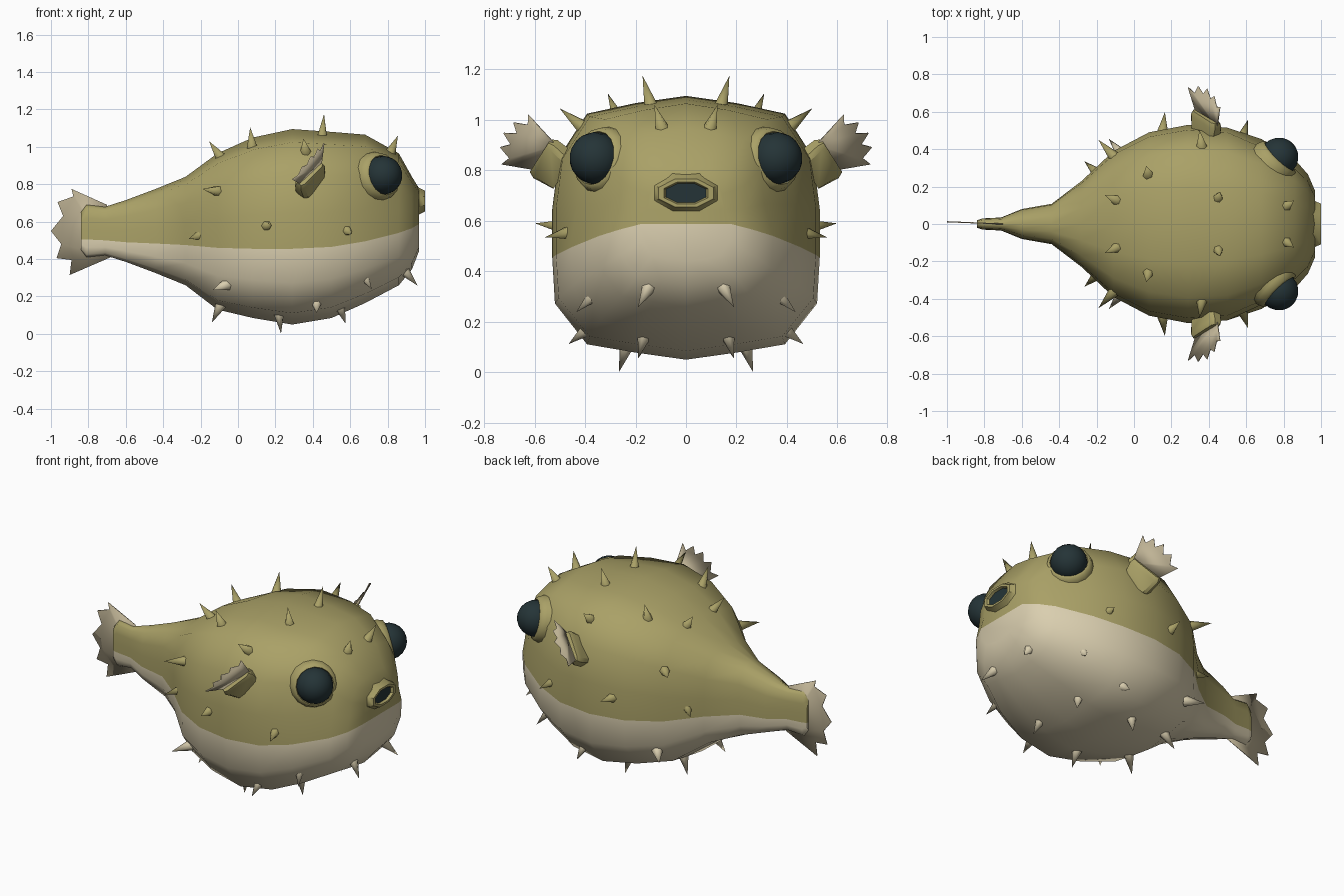
import bpy, bmesh, math
from mathutils import Vector as V

if "Cube" in bpy.data.objects:
    bpy.data.objects.remove(bpy.data.objects["Cube"])


def material(name, rgb):
    m = bpy.data.materials.new(name)
    m.diffuse_color = (*rgb, 1)
    m.use_nodes = True
    m.node_tree.nodes["Principled BSDF"].inputs["Base Color"].default_value = m.diffuse_color
    return m


OLIVE = material("olive_skin", (.40, .355, .135))
CREAM = material("cream_belly", (.70, .62, .43))
FIN = material("tan_fin", (.52, .45, .30))
DARK = material("dark_eye", (.018, .034, .038))


def build(name, verts, faces, mats, indices=None, angle=50):
    bm = bmesh.new()
    vs = [bm.verts.new(v) for v in verts]
    for i, f in enumerate(faces):
        face = bm.faces.new([vs[k] for k in f])
        face.material_index = indices[i] if indices else 0
    bmesh.ops.recalc_face_normals(bm, faces=bm.faces)
    me = bpy.data.meshes.new(name)
    bm.to_mesh(me)
    bm.free()
    for m in mats:
        me.materials.append(m)
    me.shade_smooth()
    me.set_sharp_from_angle(angle=math.radians(angle))
    ob = bpy.data.objects.new(name, me)
    bpy.context.collection.objects.link(ob)
    return ob


def loft(rings):
    """Quads between equal rings; returns vertices, faces."""
    n = len(rings[0])
    verts = [p for r in rings for p in r]
    faces = [(i * n + j, i * n + (j + 1) % n, (i + 1) * n + (j + 1) % n, (i + 1) * n + j)
             for i in range(len(rings) - 1) for j in range(n)]
    return verts, faces


def circle(c, a, b, n, off=0.0):
    return [c + a * math.cos(off + math.tau * k / n) + b * math.sin(off + math.tau * k / n)
            for k in range(n)]


def axes(d):
    a = d.cross(V((0, 0, 1))).normalized()
    return a, a.cross(d).normalized()


# Body sections: x, top, bottom, half width, colour line height, shoulder scale
sections = [
    (-.84, .65, .45, .02, .505, 1), (-.81, .69, .41, .03, .505, 1),
    (-.71, .68, .42, .035, .50, 1), (-.60, .715, .385, .08, .49, 1),
    (-.44, .775, .325, .108, .483, 1), (-.28, .84, .26, .23, .475, 1),
    (-.11, .965, .13, .39, .46, 1), (.08, 1.05, .085, .49, .455, 1),
    (.29, 1.095, .05, .53, .455, 1), (.50, 1.08, .085, .515, .465, 1),
    (.68, 1.065, .165, .455, .495, .95), (.86, .965, .26, .345, .54, .9),
    (.93, .84, .345, .265, .565, .9), (.967, .78, .44, .18, .587, .85)]
UP = [(0, 1), (.38, .955), (.74, .89), (.95, .62), (1, .3), (1, 0)]
LOW = [(.98, .45), (.74, .85), (.38, .93), (0, 1)]
rings = []
for x, top, bot, w, zc, k in sections:
    half = [(w * y * (k if f > 0 else 1), zc + f * (top - zc)) for y, f in UP]
    half += [(w * y, zc - f * (zc - bot)) for y, f in LOW]
    full = half + [(-y, z) for y, z in half[-2:0:-1]]
    rings.append([V((x, y, z)) for y, z in full])
verts, faces = loft(rings)
N = 18
colours = [1 if 5 <= i % N < 13 else 0 for i in range(len(faces))]
for start in (0, len(verts) - N):
    faces.append([start + j % N for j in range(13, 24)])
    faces.append([start + j for j in range(5, 14)])
    colours += [0, 1]
build("body", verts, faces, [OLIVE, CREAM], colours, 60)

# Mouth with raised lip and dark opening
lip = [(.92, .155, .10), (.97, .122, .07), (1.0, .108, .055), (1.0, .088, .043), (.985, .08, .038)]
s = 1 / math.cos(math.pi / 8)
verts, faces = loft([circle(V((x, 0, .71)), V((0, a * s, 0)), V((0, 0, b * s)), 8, math.pi / 8)
                     for x, a, b in lip])
faces.append(range(len(verts) - 8, len(verts)))
build("mouth", verts, faces, [OLIVE, DARK], [0] * (len(faces) - 1) + [1])


def eye(side):
    c = V((.775, side * .358, .848))
    d = V((.68, side * .70, .2)).normalized()
    a, b = axes(d)
    # Eyelid ring
    prof = [(-.12, .15), (-.03, .133), (.0, .122), (.006, .108), (-.02, .098)]
    v, f = loft([circle(c + d * h, a * r, b * r, 16) for h, r in prof])
    build("eyelid", v, f, [OLIVE])
    # Eyeball
    bm = bmesh.new()
    bmesh.ops.create_uvsphere(bm, u_segments=16, v_segments=10, radius=.104)
    me = bpy.data.meshes.new("eyeball")
    bm.to_mesh(me)
    bm.free()
    me.materials.append(DARK)
    me.shade_smooth()
    ob = bpy.data.objects.new("eyeball", me)
    ob.location = c
    ob.rotation_euler = d.to_track_quat('Z', 'Y').to_euler()
    bpy.context.collection.objects.link(ob)


def plate(name, pts):
    ob = build(name, pts, [range(len(pts))], [FIN])
    mod = ob.modifiers.new("thickness", 'SOLIDIFY')
    mod.thickness, mod.offset = .006, 0


def side_fin(side):
    flip = lambda p: V((p[0], side * p[1], p[2]))
    # Stub joining the fin to the body
    u, out = V((.64, -.41, .64)), V((0, .84, .54))
    w = u.cross(out).normalized()
    stub = []
    for dist, hu, hw in ((-.10, .085, .045), (-.01, .10, .034), (.015, .09, .022)):
        c = V((.385, .565, .85)) + out * dist
        stub.append([flip(c + u * p * hu + w * q * hw) for p, q in
                     ((-1, -.6), (-.8, -1), (.8, -1), (1, -.6), (1, .6), (.8, 1), (-.8, 1), (-1, .6))])
    v, f = loft(stub)
    f.append(range(len(v) - 8, len(v)))
    build("fin_stub", v, f, [OLIVE], None, 35)
    # Jagged fan
    a, b = V((.335, .585, .80)), V((.445, .515, .90))
    ta, tb = V((.29, .73, .825)), V((.46, .625, 1.02))
    pts = [flip(a)]
    for k in range(9):
        t = k / 8
        tip = ta.lerp(tb, t) + V((.015, .045, .025)) * math.sin(math.pi * t)
        pts.append(flip(tip.lerp(a.lerp(b, t), .22 if k % 2 else 0)))
    plate("side_fin", pts + [flip(b)])


# Spikes: base then tip, on the left side
back_spikes = [
    ((.45, .14, 1.06), (.46, .172, 1.175)), ((.075, .27, 1.01), (.065, .31, 1.105)),
    ((-.10, .13, .955), (-.155, .155, 1.03)), ((.82, .10, .98), (.855, .125, 1.06)),
    ((.36, .425, .985), (.35, .50, 1.045)), ((.155, .51, .58), (.165, .598, .59)),
    ((.585, .48, .55), (.61, .558, .535)), ((-.12, .375, .765), (-.19, .45, .775)),
    ((-.21, .285, .525), (-.265, .335, .507))]
belly_spikes = [
    ((-.08, .39, .255), (-.135, .455, .235)), ((-.10, .16, .14), (-.14, .185, .06)),
    ((.22, .24, .09), (.23, .265, .002)), ((.42, .41, .155), (.42, .465, .112)),
    ((.55, .17, .13), (.575, .19, .055)), ((.68, .37, .30), (.715, .435, .238)),
    ((.90, .155, .325), (.96, .19, .258))]


def spike(name, base, tip, mat, side):
    base, tip = (V((p[0], side * p[1], p[2])) for p in (base, tip))
    d = (tip - base).normalized()
    a, b = axes(d)
    ring = circle(base - d * .03, a * .033, b * .033, 6)
    build(name, ring + [tip], [(i, (i + 1) % 6, 6) for i in range(6)], [mat], None, 75)


for side in (1, -1):
    eye(side)
    side_fin(side)
    for p, q in back_spikes:
        spike("back_spike", p, q, OLIVE, side)
    for p, q in belly_spikes:
        spike("belly_spike", p, q, CREAM, side)

# Jagged tail fin
outline = [(-.70, .69), (-.89, .775), (-.88, .735), (-.965, .705), (-.935, .63), (-1.0, .55),
           (-.945, .48), (-.97, .405), (-.89, .395), (-.90, .315), (-.68, .41)]
plate("tail_fin", [V((x, .012 * (x + .7) / -.3, z)) for x, z in outline])
